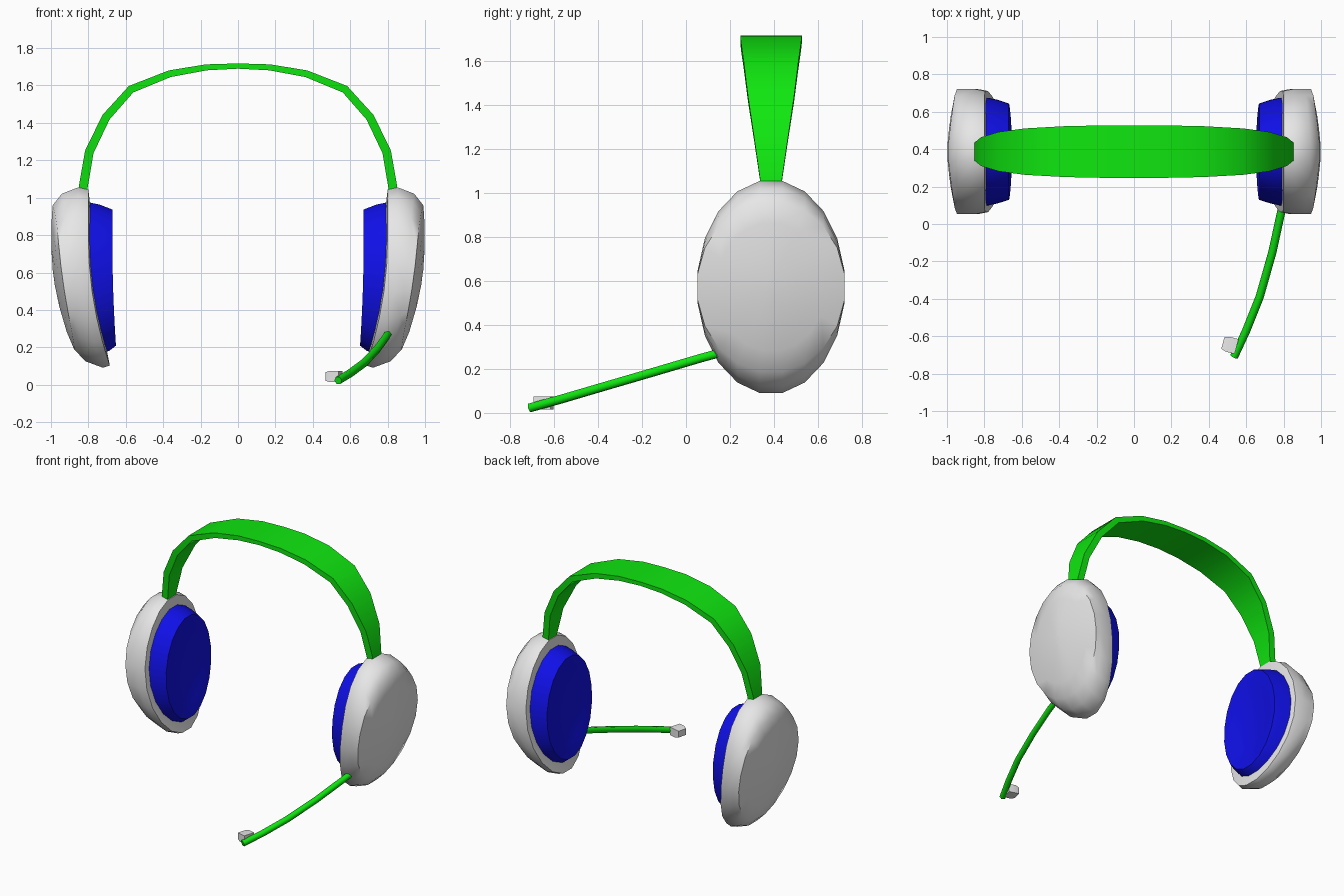
import bpy, bmesh, math
from mathutils import Vector, Matrix

cube = bpy.data.objects.get("Cube")
if cube:
    bpy.data.objects.remove(cube, do_unlink=True)


def material(name, colour):
    m = bpy.data.materials.new(name)
    m.use_nodes = True
    m.diffuse_color = colour
    m.node_tree.nodes["Principled BSDF"].inputs["Base Color"].default_value = colour
    return m


WHITE = material("shell white", (0.8, 0.8, 0.8, 1))
GREEN = material("band green", (0.005, 0.8, 0.005, 1))
BLUE = material("cushion blue", (0.005, 0.005, 0.8, 1))
CY, CZ, RY, RZ, SIDES = 0.387, 0.573, 0.338, 0.488, 20


def loft(name, rings, mat, angle=40):
    """Skin a list of point rings and close both ends."""
    bm = bmesh.new()
    loops = [[bm.verts.new(p) for p in ring] for ring in rings]
    n = len(loops[0])
    for a, b in zip(loops, loops[1:]):
        for i in range(n):
            bm.faces.new((a[i], a[(i + 1) % n], b[(i + 1) % n], b[i]))
    bm.faces.new(loops[0])
    bm.faces.new(loops[-1])
    bmesh.ops.recalc_face_normals(bm, faces=bm.faces)
    mesh = bpy.data.meshes.new(name)
    bm.to_mesh(mesh)
    bm.free()
    mesh.materials.append(mat)
    obj = bpy.data.objects.new(name, mesh)
    bpy.context.collection.objects.link(obj)
    bpy.ops.object.select_all(action="DESELECT")
    obj.select_set(True)
    bpy.context.view_layer.objects.active = obj
    bpy.ops.object.shade_smooth_by_angle(angle=math.radians(angle))
    return obj


def oval(side, x, sy, sz, bend, crown=0.0):
    """Oval ring whose lower part curves in towards the jaw."""
    ring = []
    for i in range(SIDES):
        a = 2 * math.pi * (i + 0.5) / SIDES
        y, z = sy * math.cos(a), CZ + RZ * sz * math.sin(a)
        inward = bend * max(0, 0.78 - z) ** 2 + crown * abs(y) ** 1.3
        ring.append((side * (x - inward), CY + RY * y, z))
    return ring


# Ear cups: x, width, height, bend, crown
SHELL = [(0.79, 0.8, 0.8, 0.25, 0), (0.80, 0.97, 0.975, 0.25, 0),
         (0.855, 1, 1, 0.28, 0), (0.945, 1, 0.93, 0.3, 0.03),
         (0.995, 1, 0.8, 0.33, 0.042), (1.0, 0.75, 0.6, 0.33, 0.042),
         (1.0, 0.4, 0.32, 0.33, 0.042), (1.0, 0.1, 0.08, 0.33, 0.042)]
CUSHION = [(0.81, 0.87, 0.84, 0.24, 0), (0.74, 0.83, 0.81, 0.15, 0),
           (0.672, 0.77, 0.755, 0.06, 0), (0.678, 0.55, 0.55, 0.04, 0),
           (0.69, 0.4, 0.42, 0.02, 0)]
for side, label in ((1, "left"), (-1, "right")):
    loft(label + "_ear_shell", [oval(side, *r) for r in SHELL], WHITE, 45)
    loft(label + "_ear_cushion", [oval(side, *r) for r in CUSHION], BLUE, 45)

# Headband: x, z, half width along half of the arch
HALF = [(0.83, 1.03, 0.048), (0.827, 1.06, 0.05), (0.795, 1.245, 0.077),
        (0.706, 1.43, 0.105), (0.572, 1.58, 0.124), (0.365, 1.663, 0.136),
        (0.17, 1.697, 0.14)]
arch = HALF + [(0, 1.704, 0.14)] + [(-x, z, w) for x, z, w in reversed(HALF)]
rings = []
for i, (x, z, w) in enumerate(arch):
    p, q = arch[max(i - 1, 0)], arch[min(i + 1, len(arch) - 1)]
    t = Vector((q[0] - p[0], 0, q[1] - p[1])).normalized()
    out = Vector((-t.z, 0, t.x)) * (0.014 + 0.012 * abs(x))
    c, across = Vector((x, CY, z)), Vector((0, w, 0))
    rings.append([c + out + across, c + out - across, c - out - across, c - out + across])
loft("headband", rings, GREEN)

# Microphone boom
path = [Vector(p) for p in ((0.81, 0.2, 0.285), (0.788, 0.07, 0.25), (0.74, -0.15, 0.185),
                            (0.672, -0.39, 0.115), (0.6, -0.57, 0.062), (0.535, -0.71, 0.023))]
rings = []
for i, p in enumerate(path):
    t = (path[min(i + 1, len(path) - 1)] - path[max(i - 1, 0)]).normalized()
    u = t.cross(Vector((0, 0, 1))).normalized()
    v = u.cross(t)
    rings.append([p + 0.022 * (u * math.cos(k * math.pi / 3) + v * math.sin(k * math.pi / 3))
                  for k in range(6)])
loft("microphone_boom", rings, GREEN, 65)

# Microphone capsule: tapered block beside the boom tip
turn = Matrix.Translation((0.51, -0.645, 0.044)) @ Matrix.Rotation(math.radians(-15), 4, "Z")
block = [[turn @ Vector((x, sy * h, sz * h * 0.72))
          for sy, sz in ((-1, -1), (1, -1), (1, 1), (-1, 1))]
         for x, h in ((-0.036, 0.032), (-0.01, 0.041), (0.04, 0.041))]
loft("microphone_capsule", block, WHITE, 30)
